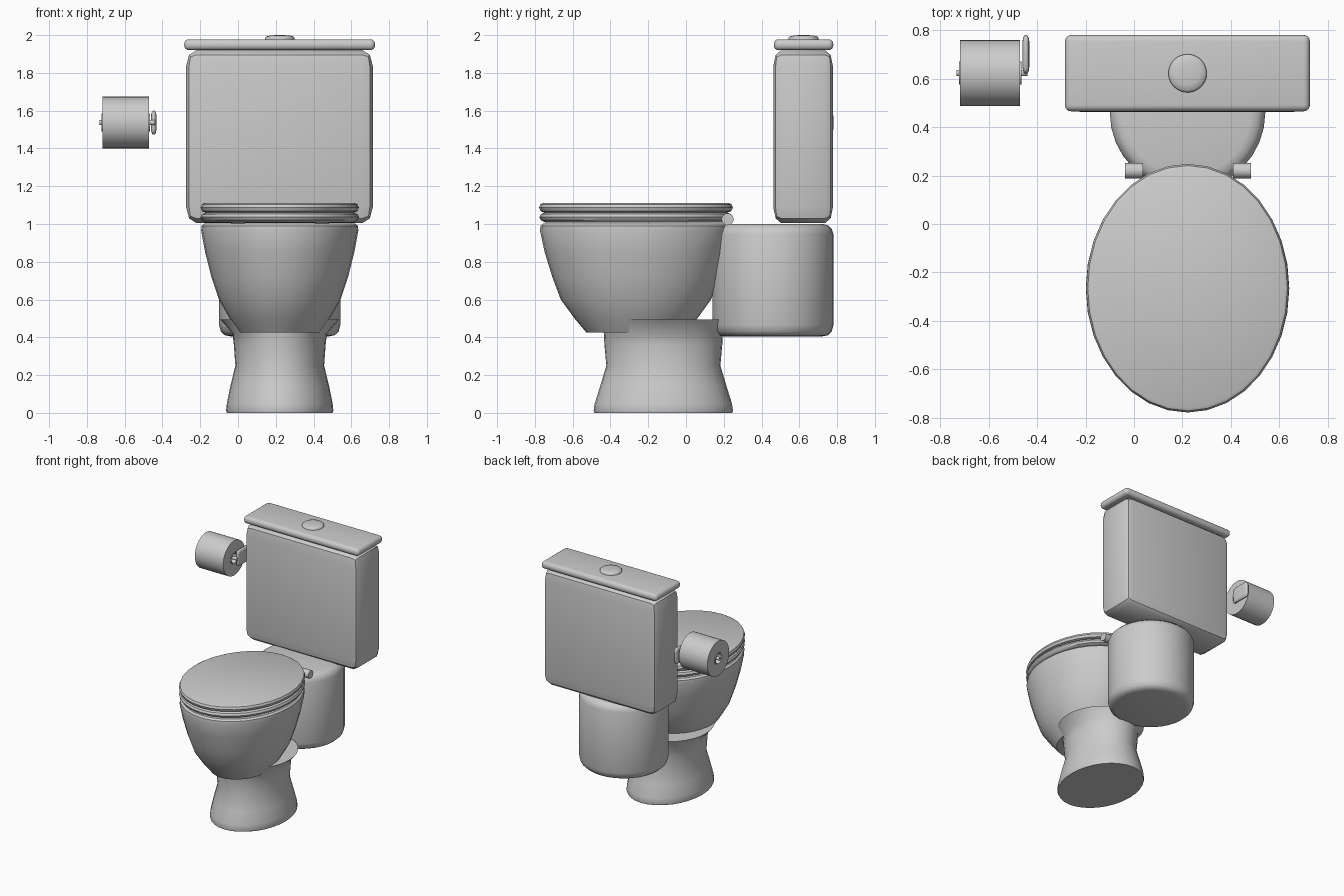
import bpy, bmesh, math
from mathutils import Vector

CX = 0.221  # centre line of the toilet


def finish(name, bm, angle=35):
    bmesh.ops.recalc_face_normals(bm, faces=bm.faces)
    mesh = bpy.data.meshes.new(name)
    bm.to_mesh(mesh)
    bm.free()
    ob = bpy.data.objects.new(name, mesh)
    bpy.context.collection.objects.link(ob)
    bpy.ops.object.select_all(action='DESELECT')
    ob.select_set(True)
    bpy.context.view_layer.objects.active = ob
    bpy.ops.object.shade_smooth_by_angle(angle=math.radians(angle))
    return ob


def loft(name, rings, origin, axis='Z', loop=False, n=32, angle=35):
    """Stack elliptical rings (radius_u, radius_v, height) along an axis."""
    bm = bmesh.new()
    rows = []
    for ru, rv, h in rings:
        row = []
        for i in range(n):
            a = 2 * math.pi * i / n
            u, v = ru * math.cos(a), rv * math.sin(a)
            co = (u, v, h) if axis == 'Z' else (h, u, v)
            row.append(bm.verts.new(Vector(co) + Vector(origin)))
        rows.append(row)
    pairs = list(zip(rows, rows[1:]))
    if loop:
        pairs.append((rows[-1], rows[0]))
    for a, b in pairs:
        for i in range(n):
            j = (i + 1) % n
            bm.faces.new((a[i], a[j], b[j], b[i]))
    if not loop:
        bm.faces.new(rows[0])
        bm.faces.new(rows[-1])
    return finish(name, bm, angle)


def box(name, lo, hi, bevel, seg):
    """Box with rounded edges; bevel is given per axis."""
    lo, hi, bv = Vector(lo), Vector(hi), Vector(bevel)
    bm = bmesh.new()
    bmesh.ops.create_cube(bm, size=1)
    for v in bm.verts:
        v.co = Vector([v.co[k] * (hi[k] - lo[k]) / bv[k] for k in range(3)])
    bmesh.ops.bevel(bm, geom=bm.edges[:], offset=1, segments=seg,
                    profile=0.5, affect='EDGES')
    mid = (lo + hi) / 2
    for v in bm.verts:
        v.co = Vector([v.co[k] * bv[k] + mid[k] for k in range(3)])
    return finish(name, bm)


# Pedestal with flared foot and flared collar
loft("pedestal", [(0.28, 0.365, 0), (0.284, 0.369, 0.012), (0.28, 0.363, 0.05),
                  (0.262, 0.335, 0.14), (0.235, 0.302, 0.25), (0.243, 0.312, 0.36),
                  (0.25, 0.315, 0.42), (0.315, 0.328, 0.495)], (CX, -0.12, 0))

# Bowl with hollow basin
loft("bowl", [(0.212, 0.262, 0.425), (0.265, 0.325, 0.5), (0.322, 0.398, 0.6),
              (0.362, 0.443, 0.72), (0.395, 0.483, 0.85), (0.416, 0.508, 0.965),
              (0.414, 0.505, 0.99), (0.4, 0.49, 1.002), (0.3, 0.38, 1.002),
              (0.28, 0.36, 0.96), (0.23, 0.29, 0.75), (0.12, 0.15, 0.56)],
     (CX, -0.265, 0))

# Seat ring and closed lid
loft("seat", [(0.39, 0.48, 1.008), (0.412, 0.503, 1.02), (0.42, 0.511, 1.036),
              (0.412, 0.503, 1.052), (0.39, 0.48, 1.062), (0.29, 0.37, 1.062),
              (0.27, 0.35, 1.036), (0.29, 0.37, 1.008)],
     (CX, -0.265, 0), loop=True)
loft("seat_lid", [(0.395, 0.488, 1.062), (0.412, 0.505, 1.068), (0.419, 0.513, 1.087),
                  (0.412, 0.506, 1.104), (0.4, 0.494, 1.11)], (CX, -0.265, 0))

# Seat hinges
for side, x in (("left", 0.0), ("right", 0.445)):
    loft(side + "_hinge", [(0.032, 0.032, -0.037), (0.032, 0.032, 0.037)],
         (x, 0.22, 1.025), axis='X', n=16)

# Round body under the tank
body_r = 0.321
profile = [(0.06, 0.405), (0.03, 0.411), (0.01, 0.43), (0, 0.465),
           (0, 0.945), (0.01, 0.975), (0.03, 0.993), (0.06, 1.0)]
loft("rear_body", [(body_r - d, body_r - d, z) for d, z in profile], (CX, 0.46, 0))

# Tank, tank lid and flush button
box("tank", (-0.275, 0.462, 1.005), (0.714, 0.778, 1.92), (0.055, 0.042, 0.085), 2)
box("tank_lid", (-0.285, 0.465, 1.92), (0.726, 0.78, 1.978), (0.026, 0.026, 0.026), 4)
loft("flush_button", [(0.079, 0.079, 1.965), (0.079, 0.079, 1.986), (0.072, 0.072, 1.993),
                      (0.05, 0.05, 1.998), (0.02, 0.02, 2.0)],
     (CX, 0.622, 0), angle=60)

# Paper roll with its cardboard core
AXIS = (0, 0.623, 1.537)
loft("paper_roll", [(0.137, 0.137, -0.718), (0.137, 0.137, -0.47),
                    (0.047, 0.047, -0.47), (0.047, 0.047, -0.718)],
     AXIS, axis='X', loop=True)
loft("roll_core", [(0.047, 0.047, -0.723), (0.047, 0.047, -0.465),
                   (0.038, 0.038, -0.465), (0.038, 0.038, -0.723)],
     AXIS, axis='X', loop=True)

# Holder rod and wall bracket
loft("holder_rod", [(0.013, 0.013, -0.732), (0.013, 0.013, -0.44)],
     AXIS, axis='X', n=16)
box("wall_bracket", (-0.46, 0.62, 1.473), (-0.432, 0.78, 1.6), (0.012, 0.028, 0.028), 3)
